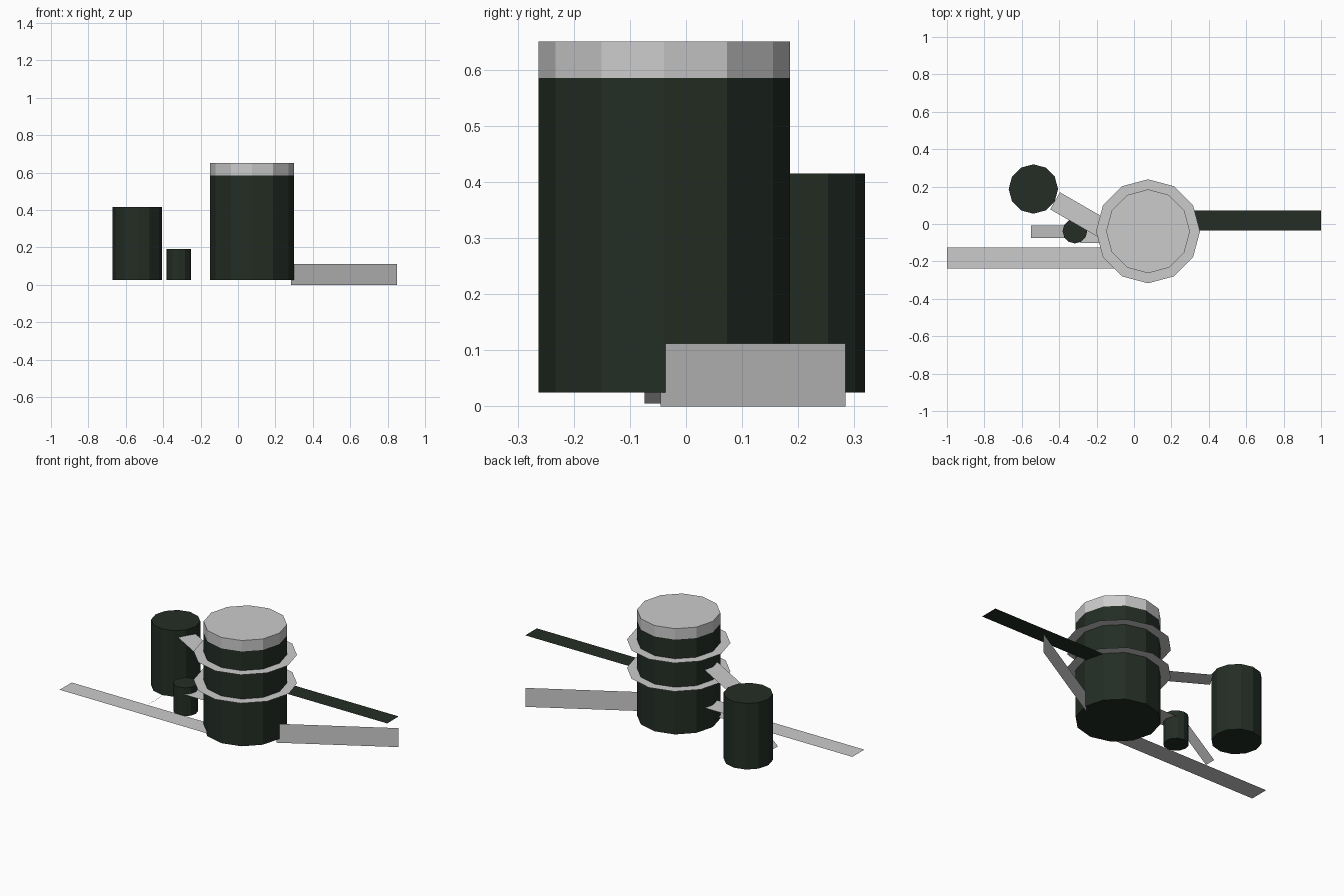
import bpy
import math

if "Cube" in bpy.data.objects:
    bpy.data.objects.remove(bpy.data.objects["Cube"])


def material(name, rgb):
    m = bpy.data.materials.new(name)
    m.diffuse_color = (*rgb, 1)
    m.use_nodes = True
    m.node_tree.nodes["Principled BSDF"].inputs["Base Color"].default_value = m.diffuse_color
    return m


GREEN = material("dark green", (0.017, 0.027, 0.018))
GREY = material("light grey", (0.60, 0.60, 0.60))


def make(name, verts, faces, mat):
    me = bpy.data.meshes.new(name)
    me.from_pydata(verts, [], faces)
    me.materials.append(mat)
    ob = bpy.data.objects.new(name, me)
    bpy.context.collection.objects.link(ob)
    return ob


def ring(x, y, r, z, n=12):
    return [(x + r * math.cos(2 * math.pi * i / n),
             y + r * math.sin(2 * math.pi * i / n), z) for i in range(n)]


def drum(name, x, y, r, z0, z1, mat, n=12):
    """Flat-sided closed cylinder."""
    sides = [(i, (i + 1) % n, n + (i + 1) % n, n + i) for i in range(n)]
    caps = [tuple(reversed(range(n))), tuple(range(n, 2 * n))]
    return make(name, ring(x, y, r, z0) + ring(x, y, r, z1), sides + caps, mat)


def plank(name, a, b, width, mat):
    """Flat sheet running from point a to point b."""
    d = math.hypot(b[0] - a[0], b[1] - a[1])
    px, py = -(b[1] - a[1]) / d * width / 2, (b[0] - a[0]) / d * width / 2
    verts = [(a[0] - px, a[1] - py, a[2]), (b[0] - px, b[1] - py, b[2]),
             (b[0] + px, b[1] + py, b[2]), (a[0] + px, a[1] + py, a[2])]
    return make(name, verts, [(0, 1, 2, 3)], mat)


# Main tower with pale cap
CX, CY, R = 0.075, -0.039, 0.224
drum("main_tower", CX, CY, R, 0.025, 0.585, GREEN)
drum("tower_cap", CX, CY, R, 0.585, 0.65, GREY)

# Two thin walkway collars around the tower
for i, z in enumerate((0.304, 0.472)):
    make(f"walkway_ring_{i + 1}", ring(CX, CY, 0.278, z), [tuple(range(12))], GREY)

# Side towers
drum("side_tower", -0.538, 0.187, 0.132, 0.025, 0.415, GREEN)
drum("small_tower", -0.316, -0.038, 0.066, 0.025, 0.192, GREEN)

# Bridges between the towers
plank("high_bridge", (-0.422, 0.124, 0.38), (-0.10, -0.062, 0.38), 0.105, GREY)
plank("low_bridge", (-0.286, -0.042, 0.155), (-0.10, -0.042, 0.155), 0.118, GREY)

# Ramp up to the small tower
plank("ramp", (-0.55, -0.041, 0.005), (-0.36, -0.041, 0.165), 0.066, GREY)

# Long flat strips: pale one low on the left, dark one on the right
plank("left_strip", (-1.0, -0.181, 0.043), (0.0, -0.181, 0.043), 0.112, GREY)
plank("right_strip", (0.25, 0.019, 0.302), (1.0, 0.019, 0.302), 0.108, GREEN)

# Upright wall running out to the back right
(x0, y0), (x1, y1) = (0.283, -0.045), (0.85, 0.284)
make("wall", [(x0, y0, 0), (x1, y1, 0), (x1, y1, 0.112), (x0, y0, 0.112)],
     [(0, 1, 2, 3)], GREY)
